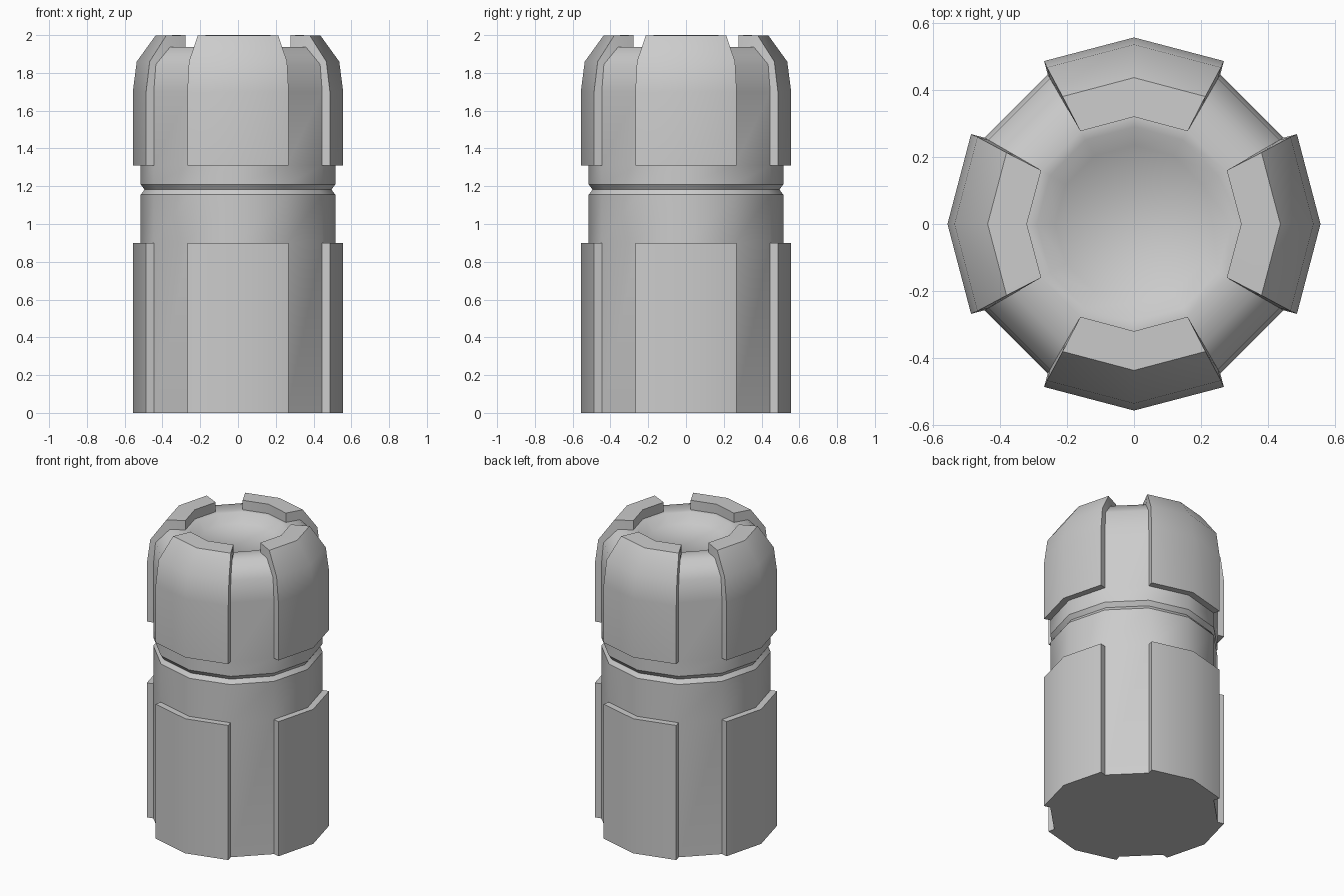
import bpy, bmesh
from math import radians, cos, sin

if "Cube" in bpy.data.objects:
    bpy.data.objects.remove(bpy.data.objects["Cube"])

N = 12
# Body profile: radius, z, panel offset outward, panel offset upward
PROFILE = [
    (0.515, 0.00, 0.042, 0), (0.515, 0.90, 0.042, 0),
    (0.515, 1.155, 0, 0), (0.495, 1.182, 0, 0), (0.515, 1.21, 0, 0),
    (0.515, 1.31, 0.042, 0), (0.515, 1.70, 0.042, 0),
    (0.502, 1.845, 0.034, 0.015), (0.415, 1.937, 0.022, 0.06),
    (0.32, 1.937, 0, 0.063), (0.29, 1.937, 0, 0), (0.235, 1.885, 0, 0),
]
PANEL_BANDS = ([0], [5, 6, 7, 8])   # lower and upper raised panels

bm = bmesh.new()

# Twelve-sided turned body
rings = [[bm.verts.new((r * cos(radians(30 * i)), r * sin(radians(30 * i)), z))
          for i in range(N)] for r, z, _, _ in PROFILE]
faces = {}
for b in range(len(rings) - 1):
    for i in range(N):
        j = (i + 1) % N
        faces[b, i] = bm.faces.new((rings[b][i], rings[b][j], rings[b + 1][j], rings[b + 1][i]))
bm.faces.new(list(reversed(rings[0])))
bm.faces.new(rings[-1])

# Raised panels: each is two facets wide, centred on an axis
for bands in PANEL_BANDS:
    for q in range(4):
        mid = q * 3
        region = [faces[b, i % N] for b in bands for i in (mid - 1, mid)]
        levels = range(bands[0], bands[-1] + 2)
        moves = []
        for k in levels:
            for s in (-1, 0, 1):
                a = radians(30 * mid + 15 * s)
                _, _, dr, dz = PROFILE[k]
                moves.append((rings[k][(mid + s) % N].co.copy(), (dr * cos(a), dr * sin(a), dz)))
        out = bmesh.ops.extrude_face_region(bm, geom=region)
        new = [g for g in out["geom"] if isinstance(g, bmesh.types.BMVert)]
        for v in new:
            _, d = min(moves, key=lambda m: (m[0] - v.co).length)
            v.co.x += d[0]
            v.co.y += d[1]
            v.co.z += d[2]
        stale = [f for f in region if f.is_valid]
        bmesh.ops.delete(bm, geom=stale, context='FACES')

# Remove leftovers under the panels, then shade smooth with sharp panel and groove edges
bmesh.ops.delete(bm, geom=[e for e in bm.edges if not e.link_faces], context='EDGES')
bmesh.ops.delete(bm, geom=[v for v in bm.verts if not v.link_faces], context='VERTS')
bmesh.ops.recalc_face_normals(bm, faces=bm.faces)
for f in bm.faces:
    f.smooth = True
for e in bm.edges:
    z0, z1 = (v.co.z for v in e.verts)
    rim = abs(z0 - z1) < 1e-4 and (abs(z0 - 1.155) < 1e-3 or abs(z0 - 1.21) < 1e-3)
    e.smooth = e.calc_face_angle(0) < radians(52) and not rim

mesh = bpy.data.meshes.new("canister_body")
bm.to_mesh(mesh)
bm.free()
bpy.context.collection.objects.link(bpy.data.objects.new("canister_body", mesh))
